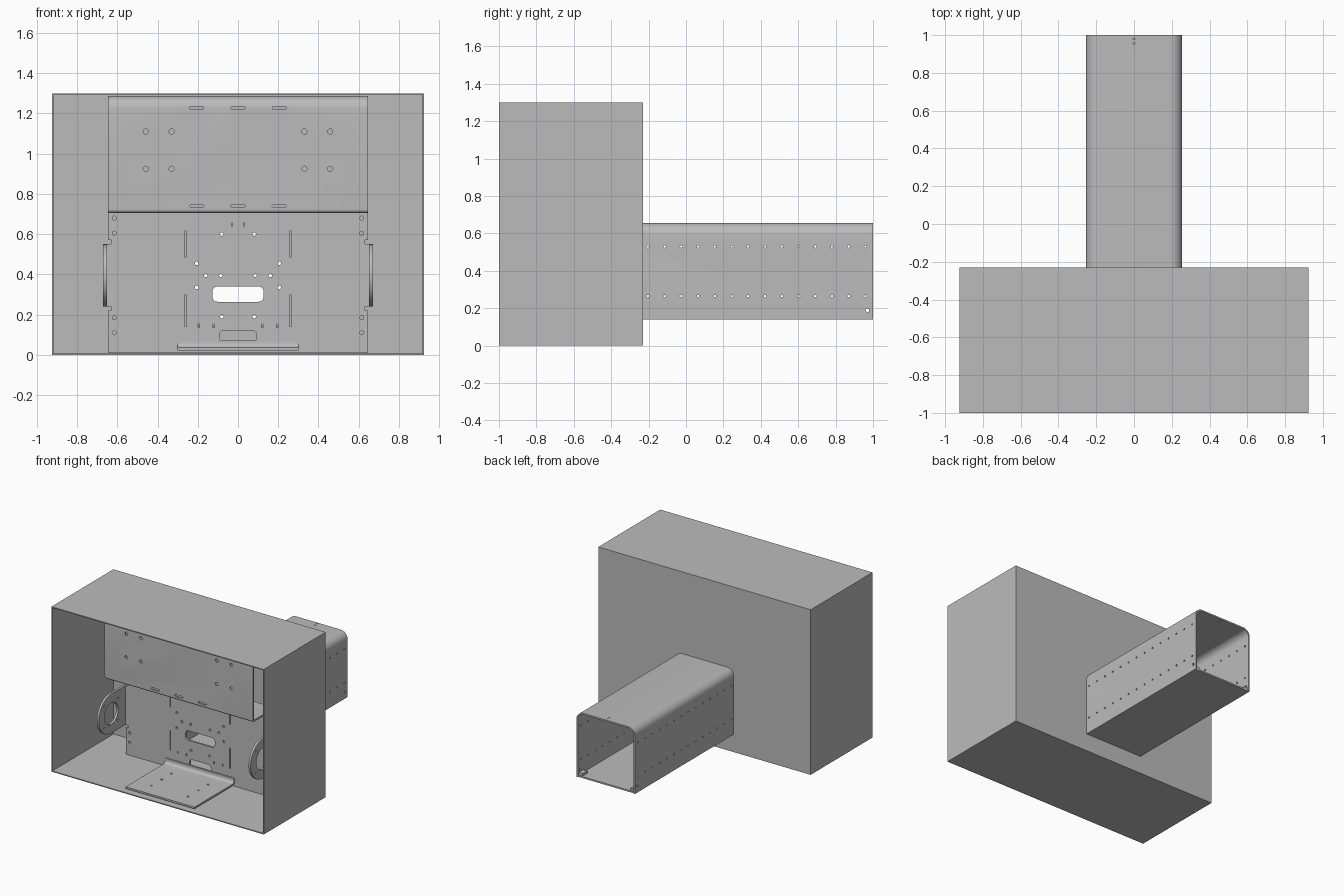
import bpy, bmesh, math
from mathutils import Vector

old = bpy.data.objects.get("Cube")
if old:
    bpy.data.objects.remove(old, do_unlink=True)

grey = bpy.data.materials.new("plain grey metal")
grey.use_nodes = True
COLOUR = (0.5, 0.5, 0.5, 1)
grey.diffuse_color = COLOUR
grey.node_tree.nodes["Principled BSDF"].inputs["Base Color"].default_value = COLOUR


def place(axis, d, a, b):
    """Put profile point (a, b) at depth d along the given axis."""
    return {"x": (d, a, b), "y": (a, d, b), "z": (a, b, d)}[axis]


def to_object(name, bm):
    bmesh.ops.recalc_face_normals(bm, faces=bm.faces)
    mesh = bpy.data.meshes.new(name)
    bm.to_mesh(mesh)
    bm.free()
    mesh.materials.append(grey)
    obj = bpy.data.objects.new(name, mesh)
    bpy.context.collection.objects.link(obj)
    return obj


def add_prism(bm, pts, axis, lo, hi):
    bottom = [bm.verts.new(place(axis, lo, *p)) for p in pts]
    top = [bm.verts.new(place(axis, hi, *p)) for p in pts]
    bm.faces.new(bottom)
    bm.faces.new(top[::-1])
    n = len(pts)
    for i in range(n):
        j = (i + 1) % n
        bm.faces.new((bottom[i], top[i], top[j], bottom[j]))


def prism(name, pts, axis, lo, hi):
    bm = bmesh.new()
    add_prism(bm, pts, axis, lo, hi)
    return to_object(name, bm)


def rect(ca, cb, w, h, r=0.0, n=4):
    """Rectangle outline with optional round corners."""
    if r == 0:
        return [(ca + s * w / 2, cb + t * h / 2) for s, t in ((1, 1), (-1, 1), (-1, -1), (1, -1))]
    pts = []
    for q, (s, t) in enumerate(((1, 1), (-1, 1), (-1, -1), (1, -1))):
        for k in range(n + 1):
            ang = (q + k / n) * math.pi / 2
            pts.append((ca + s * (w / 2 - r) + r * math.cos(ang),
                        cb + t * (h / 2 - r) + r * math.sin(ang)))
    return pts


def circle(ca, cb, r, n=12):
    return [(ca + r * math.cos(k * math.tau / n), cb + r * math.sin(k * math.tau / n)) for k in range(n)]


def bend(points, n=8):
    """Turn (a, b, radius) points into a path with rounded right-angle bends."""
    out = []
    for i, (a, b, r) in enumerate(points):
        p = Vector((a, b))
        if r == 0:
            out.append(p)
            continue
        u = (Vector(points[i - 1][:2]) - p).normalized()
        v = (Vector(points[i + 1][:2]) - p).normalized()
        for k in range(n + 1):
            t = k / n * math.pi / 2
            out.append(p + u * r * (1 - math.sin(t)) + v * r * (1 - math.cos(t)))
    return out


def apply(obj, mod):
    bpy.ops.object.select_all(action="DESELECT")
    bpy.context.view_layer.objects.active = obj
    obj.select_set(True)
    bpy.ops.object.modifier_apply(modifier=mod.name)


def thicken(obj, thickness, offset=0):
    mod = obj.modifiers.new("sheet", "SOLIDIFY")
    mod.thickness, mod.offset, mod.use_even_offset = thickness, offset, True
    apply(obj, mod)


def sheet(name, path, axis, lo, hi, thickness):
    bm = bmesh.new()
    rows = [[bm.verts.new(place(axis, d, *p)) for p in path] for d in (lo, hi)]
    for i in range(len(path) - 1):
        bm.faces.new((rows[0][i], rows[0][i + 1], rows[1][i + 1], rows[1][i]))
    obj = to_object(name, bm)
    thicken(obj, thickness)
    return obj


def cut(obj, outlines, axis, lo, hi):
    bm = bmesh.new()
    for pts in outlines:
        add_prism(bm, pts, axis, lo, hi)
    cutter = to_object("hole_cutter", bm)
    cutter.hide_render = True
    mod = obj.modifiers.new("holes", "BOOLEAN")
    mod.operation, mod.solver, mod.object = "DIFFERENCE", "EXACT", cutter
    apply(obj, mod)
    bpy.data.objects.remove(cutter, do_unlink=True)


def smooth(obj):
    bpy.ops.object.select_all(action="DESELECT")
    bpy.context.view_layer.objects.active = obj
    obj.select_set(True)
    bpy.ops.object.shade_smooth_by_angle(angle=math.radians(30))


# Open-fronted housing with a passage for the duct
bm = bmesh.new()
bmesh.ops.create_cube(bm, size=1)
for v in bm.verts:
    v.co = (v.co.x * 1.85, v.co.y * 0.77 - 0.615, v.co.z * 1.3 + 0.65)
bmesh.ops.delete(bm, geom=[f for f in bm.faces if f.normal.y < -0.9], context="FACES_ONLY")
housing = to_object("housing", bm)
thicken(housing, 0.008, -1)
passage = bend([(-0.254, 0.142, 0), (-0.254, 0.654, 0.06), (0.254, 0.654, 0.06), (0.254, 0.142, 0)])
cut(housing, [passage], "y", -0.3, -0.15)

# Duct: folded channel closed by a bottom plate
duct = sheet("duct", bend([(-0.249, 0.14, 0), (-0.249, 0.649, 0.055),
                           (0.249, 0.649, 0.055), (0.249, 0.14, 0)]), "y", -0.455, 1.0, 0.012)
side_holes = [circle(-0.204 + 0.0895 * i, z, 0.007, 8) for i in range(14) for z in (0.265, 0.53)]
cut(duct, side_holes + [circle(0.97, 0.19, 0.01)], "x", -0.4, 0.4)
cut(duct, [circle(0, y, 0.005, 8) for y in (0.955, 0.98)], "z", 0.6, 0.7)
smooth(duct)
prism("duct_bottom", rect(0, 0.27, 0.486, 1.45), "z", 0.14, 0.152)
for s in (-1, 1):
    prism("duct_clip", rect(s * 0.226, 0.96, 0.034, 0.06), "z", 0.152, 0.172)

# Lower mounting plate with wings for the side rings
half = [(0.645, 0.01), (0.645, 0.22), (0.63, 0.22), (0.63, 0.24), (0.665, 0.24),
        (0.665, 0.55), (0.63, 0.55), (0.63, 0.57), (0.645, 0.57), (0.645, 0.71)]
plate = prism("lower_plate", half + [(-x, z) for x, z in reversed(half)], "y", -0.47, -0.455)
holes = [rect(0, 0.302, 0.255, 0.076, 0.025), rect(0, 0.092, 0.185, 0.055, 0.02)]
for s in (-1, 1):
    holes += [circle(s * 0.615, z, 0.01) for z in (0.11, 0.185, 0.605, 0.68)]
    holes += [circle(s * x, z, 0.009) for x, z in
              ((0.08, 0.6), (0.08, 0.19), (0.205, 0.455), (0.205, 0.335), (0.16, 0.395), (0.085, 0.395))]
    holes += [rect(s * x, z, 0.006, h) for x, z, h in
              ((0.26, 0.55, 0.13), (0.26, 0.22, 0.16), (0.195, 0.147, 0.02), (0.12, 0.147, 0.02),
               (0.03, 0.645, 0.02))]
cut(plate, holes, "y", -0.5, -0.4)

# Raised upper panel, folded back at top and bottom
panel = sheet("upper_panel", bend([(-0.463, 0.713, 0), (-0.73, 0.713, 0.01),
                                   (-0.73, 1.28, 0.055), (-0.245, 1.28, 0)]), "x", -0.645, 0.645, 0.014)
holes = [circle(s * x, z, 0.013) for s in (-1, 1) for x in (0.33, 0.458) for z in (0.925, 1.11)]
holes += [rect(x, z, 0.07, 0.014, 0.006) for x in (-0.205, 0, 0.205) for z in (0.74, 1.228)]
cut(panel, holes, "y", -0.8, -0.66)
smooth(panel)

# Front shelf folded out of the lower plate
shelf = sheet("shelf", bend([(-0.97, 0.03, 0), (-0.47, 0.03, 0.03), (-0.47, 0.075, 0)]),
              "x", -0.3, 0.3, 0.014)
cut(shelf, [circle(x, y, 0.008) for x in (-0.16, 0.16) for y in (-0.85, -0.72, -0.6)], "z", 0, 0.06)
smooth(shelf)

# Round side brackets
for s, side in ((1, "left"), (-1, "right")):
    outline = [(-0.458, 0.55)]
    outline += [(-0.645 + 0.155 * math.cos(a), 0.395 + 0.155 * math.sin(a))
                for a in (math.pi * (0.5 + k / 24) for k in range(25))]
    outline.append((-0.458, 0.24))
    ring = prism(side + "_ring_bracket", outline, "x", s * 0.652, s * 0.67)
    holes = [circle(-0.645, 0.395, 0.085, 32)]
    holes += [circle(-0.645 + 0.12 * math.cos(a), 0.395 + 0.12 * math.sin(a), 0.009)
              for a in (math.pi * (0.25 + k / 2) for k in range(4))]
    cut(ring, holes, "x", s * 0.6, s * 0.72)
    smooth(ring)
